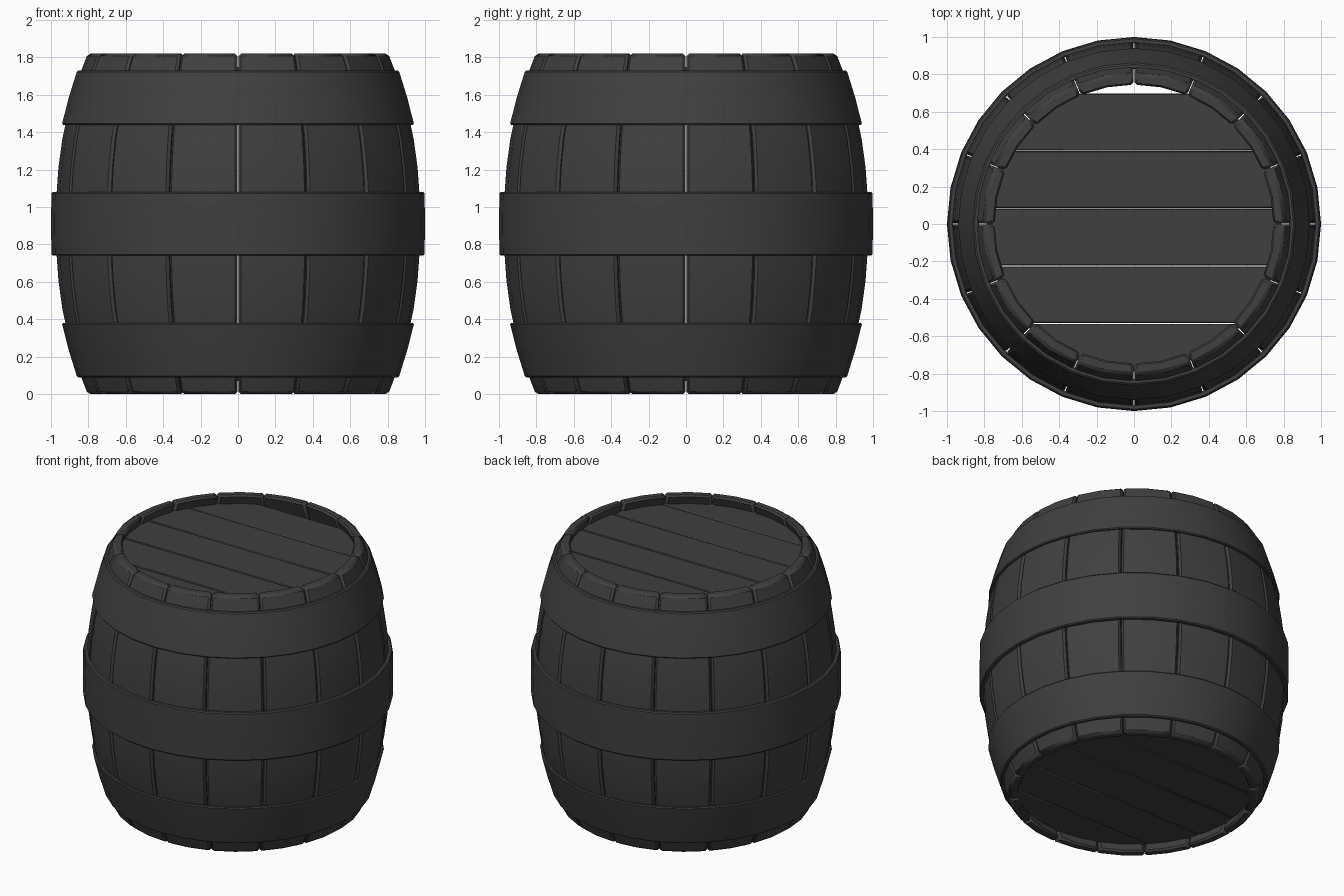
import bpy, bmesh, math
from mathutils import Vector

if "Cube" in bpy.data.objects:
    bpy.data.objects.remove(bpy.data.objects["Cube"])

H = 1.82
MID = H / 2
N = 16

mat = bpy.data.materials.new("dark_grey")
mat.diffuse_color = (0.05, 0.05, 0.05, 1)
mat.use_nodes = True
mat.node_tree.nodes["Principled BSDF"].inputs["Base Color"].default_value = mat.diffuse_color


def finish(name, bm, bevel):
    bmesh.ops.recalc_face_normals(bm, faces=bm.faces)
    me = bpy.data.meshes.new(name)
    bm.to_mesh(me)
    bm.free()
    me.materials.append(mat)
    ob = bpy.data.objects.new(name, me)
    bpy.context.collection.objects.link(ob)
    mod = ob.modifiers.new("bevel", 'BEVEL')
    mod.width = bevel
    mod.segments = 1
    mod.limit_method = 'ANGLE'
    mod.angle_limit = math.radians(40)
    bpy.ops.object.select_all(action='DESELECT')
    ob.select_set(True)
    bpy.context.view_layer.objects.active = ob
    bpy.ops.object.shade_smooth_by_angle(angle=math.radians(30))
    return ob


def radius(z):
    # bulging barrel outline
    return 0.975 - 0.17 * (abs(z - MID) / MID) ** 2.3


# Staves: curved boards with a seam on each axis
def stave(i):
    bm = bmesh.new()
    rows, cols, gap = 12, 2, 0.0025
    rings = []
    for k in range(rows + 1):
        z = H * k / rows
        ring = []
        for thick, order in ((0, range(cols + 1)), (0.065, range(cols, -1, -1))):
            r = radius(z) - thick
            for c in order:
                a = 2 * math.pi * (i + c / cols) / N
                a += (gap if c == 0 else -gap if c == cols else 0)
                ring.append(bm.verts.new((r * math.cos(a), r * math.sin(a), z)))
        rings.append(ring)
    n = len(rings[0])
    for lo, hi in zip(rings, rings[1:]):
        for j in range(n):
            bm.faces.new((lo[j], lo[(j + 1) % n], hi[(j + 1) % n], hi[j]))
    for ring in (rings[0], rings[-1]):
        for c in range(cols):
            bm.faces.new((ring[c], ring[c + 1], ring[n - 2 - c], ring[n - 1 - c]))
    finish(f"stave_{i + 1}", bm, 0.014)


for i in range(N):
    stave(i)


# Hoops: lathed bands, 32 sides
def hoop(name, outer, thick=0.032, sides=32):
    bm = bmesh.new()
    profile = outer + [(r - thick, z) for r, z in reversed(outer)]
    rings = []
    for s in range(sides):
        a = 2 * math.pi * s / sides
        rings.append([bm.verts.new((r * math.cos(a), r * math.sin(a), z)) for r, z in profile])
    n = len(profile)
    for s in range(sides):
        p, q = rings[s], rings[(s + 1) % sides]
        for j in range(n):
            bm.faces.new((p[j], q[j], q[(j + 1) % n], p[(j + 1) % n]))
    finish(name, bm, 0.007)


hoop("bottom_hoop", [(0.86, 0.09), (0.905, 0.235), (0.942, 0.38)])
hoop("middle_hoop", [(0.997, 0.74), (1.0, 0.91), (0.997, 1.08)])
hoop("top_hoop", [(0.942, 1.44), (0.905, 1.585), (0.86, 1.73)])


# Heads: five planks each, cut out of a disc
def head(name, z):
    for i in range(5):
        y1 = 0.70 - 0.308 * i
        y0 = y1 - 0.308
        bm = bmesh.new()
        bmesh.ops.create_cone(bm, cap_ends=True, segments=32, radius1=0.79,
                              radius2=0.79, depth=0.05)
        bmesh.ops.translate(bm, verts=bm.verts, vec=(0, 0, z))
        for y, d in ((y0 + 0.002, -1), (y1 - 0.002, 1)):
            geom = bm.verts[:] + bm.edges[:] + bm.faces[:]
            bmesh.ops.bisect_plane(bm, geom=geom, plane_co=Vector((0, y, 0)),
                                   plane_no=Vector((0, d, 0)), clear_outer=True)
            rim = [e for e in bm.edges if e.is_boundary]
            if rim:
                bmesh.ops.holes_fill(bm, edges=rim)
        finish(f"{name}_plank_{i + 1}", bm, 0.005)


head("top_head", H - 0.095)
head("bottom_head", 0.095)
